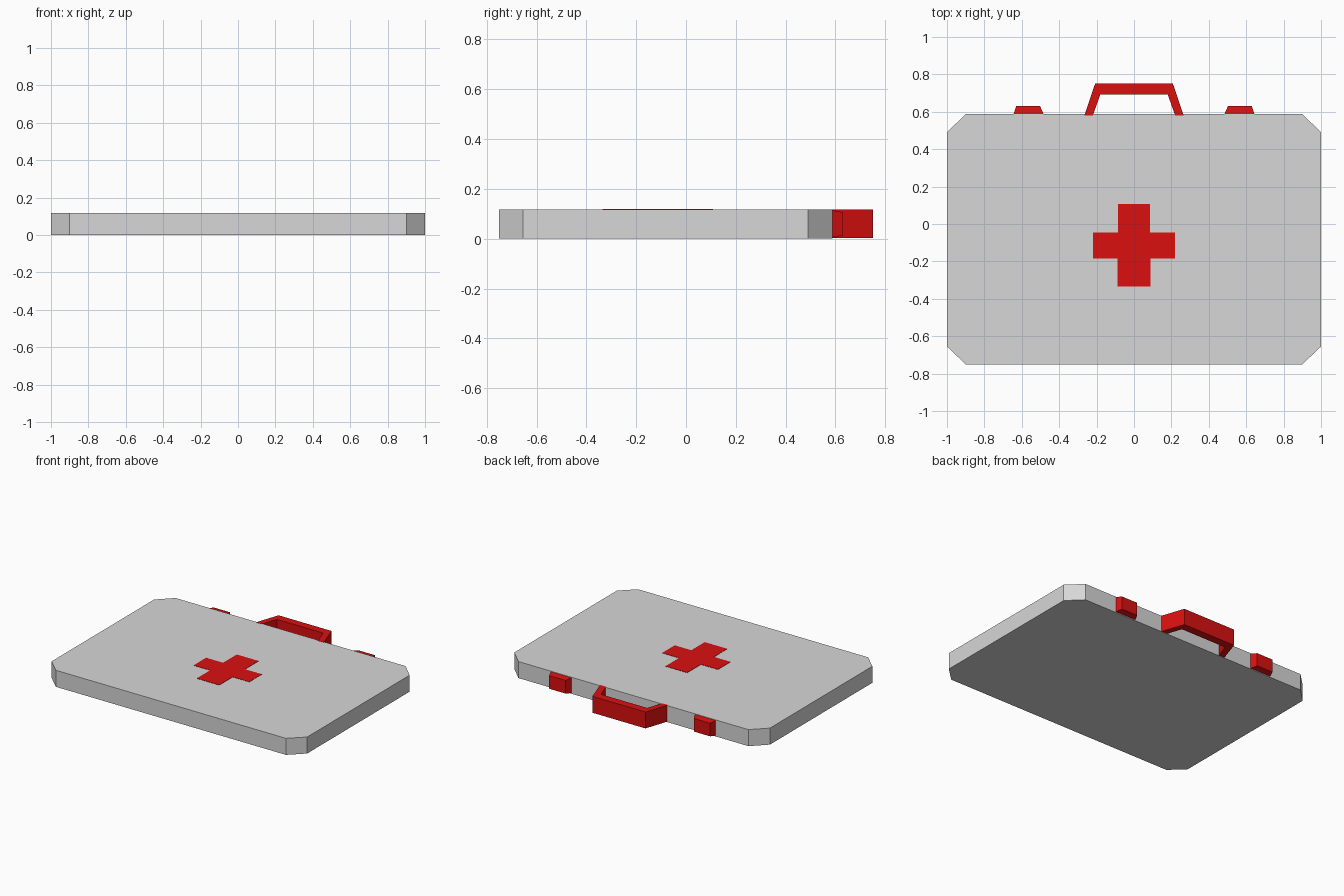
import bpy, bmesh

if "Cube" in bpy.data.objects:
    bpy.data.objects.remove(bpy.data.objects["Cube"])

H = 0.117  # case thickness


def material(name, rgb):
    m = bpy.data.materials.new(name)
    m.diffuse_color = (*rgb, 1)
    m.use_nodes = True
    m.node_tree.nodes["Principled BSDF"].inputs["Base Color"].default_value = m.diffuse_color
    return m


GREY = material("light_grey", (0.68, 0.68, 0.68))
RED = material("red", (0.70, 0.005, 0.005))


def finish(name, bm, mat):
    bmesh.ops.recalc_face_normals(bm, faces=bm.faces)
    mesh = bpy.data.meshes.new(name)
    bm.to_mesh(mesh)
    bm.free()
    mesh.materials.append(mat)
    ob = bpy.data.objects.new(name, mesh)
    bpy.context.collection.objects.link(ob)
    return ob


def slab(name, half, z0, z1, mat):
    """Extrude a left-right symmetric outline given by its right half."""
    pts = half + [(-x, y) for x, y in reversed(half)]
    bm = bmesh.new()
    face = bm.faces.new([bm.verts.new((x, y, z0)) for x, y in pts])
    top = bmesh.ops.extrude_face_region(bm, geom=[face])["geom"]
    verts = [g for g in top if isinstance(g, bmesh.types.BMVert)]
    bmesh.ops.translate(bm, verts=verts, vec=(0, 0, z1 - z0))
    return finish(name, bm, mat)


def clip(name, side):
    """Tapered latch block on the back edge."""
    bm = bmesh.new()
    rings = []
    for y, x0, x1, z0, z1 in ((0.58, 0.48, 0.647, 0.004, 0.115),
                              (0.63, 0.502, 0.63, 0.013, 0.106)):
        rings.append([bm.verts.new((side * x, y, z)) for x, z in
                      ((x0, z0), (x1, z0), (x1, z1), (x0, z1))])
    a, b = rings
    bm.faces.new(a)
    bm.faces.new(b)
    for i in range(4):
        j = (i + 1) % 4
        bm.faces.new((a[i], a[j], b[j], b[i]))
    return finish(name, bm, RED)


# Case with cut corners
slab("case", [(0.9, -0.75), (1.0, -0.655), (1.0, 0.49), (0.9, 0.588)], 0, H, GREY)

# Cross plate on the lid
slab("cross", [(0.088, -0.335), (0.088, -0.185), (0.218, -0.185),
               (0.218, -0.045), (0.085, -0.045), (0.085, 0.108)], H - 0.002, H + 0.002, RED)

# Carrying handle
slab("handle", [(0.18, 0.693), (0.22, 0.58), (0.265, 0.58), (0.208, 0.75)],
     0.002, H + 0.001, RED)

# Latches
clip("left_latch", -1)
clip("right_latch", 1)
